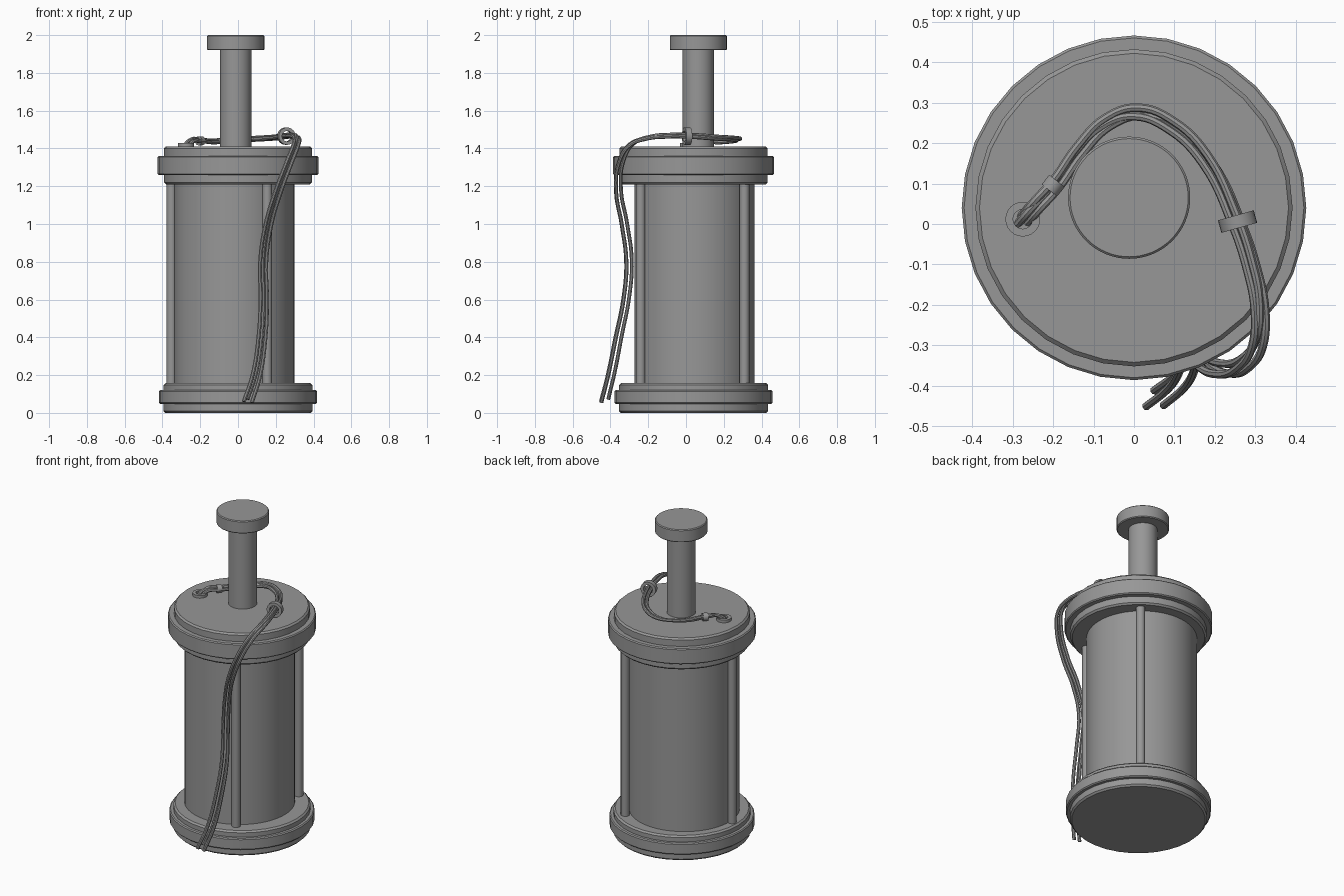
import bpy, math
from mathutils import Vector

if "Cube" in bpy.data.objects:
    bpy.data.objects.remove(bpy.data.objects["Cube"], do_unlink=True)

grey = bpy.data.materials.new("plain grey")
grey.use_nodes = True
colour = (0.31, 0.31, 0.31, 1)
grey.diffuse_color = colour
grey.node_tree.nodes["Principled BSDF"].inputs["Base Color"].default_value = colour


def finish(obj):
    obj.data.materials.append(grey)
    bpy.ops.object.select_all(action="DESELECT")
    obj.select_set(True)
    bpy.context.view_layer.objects.active = obj
    bpy.ops.object.shade_smooth_by_angle(angle=math.radians(35))
    return obj


def lathe(name, profile, centre, sides=32, closed=False):
    """Spin (radius, height) points round the z axis; cap the ends unless closed."""
    verts, faces = [], []
    rows = len(profile)
    for radius, height in profile:
        for i in range(sides):
            a = math.tau * i / sides
            verts.append((radius * math.cos(a), radius * math.sin(a), height))
    for r in range(rows if closed else rows - 1):
        s = (r + 1) % rows
        for i in range(sides):
            j = (i + 1) % sides
            faces.append((r * sides + i, r * sides + j, s * sides + j, s * sides + i))
    if not closed:
        faces.append(tuple(reversed(range(sides))))
        faces.append(tuple(range((rows - 1) * sides, rows * sides)))
    mesh = bpy.data.meshes.new(name)
    mesh.from_pydata(verts, [], faces)
    obj = bpy.data.objects.new(name, mesh)
    bpy.context.collection.objects.link(obj)
    obj.location = centre
    return finish(obj)


def disc(name, radius, low, high, centre, bevel=0.006, sides=32):
    inner = radius - bevel
    return lathe(name, [(inner, low), (radius, low + bevel),
                        (radius, high - bevel), (inner, high)], (*centre, 0), sides)


def band(name, inner, outer, width, centre, sides=24):
    h = width / 2
    return lathe(name, [(inner, -h), (outer, -h), (outer, h), (inner, h)],
                 centre, sides, closed=True)


# Base and lid: each a drum with a wider rim round it
axis = (0, 0.04)
disc("base_drum", 0.395, 0, 0.157, axis, 0.01)
disc("base_rim", 0.418, 0.048, 0.12, axis)
disc("lid_drum", 0.392, 1.21, 1.41, axis, 0.01)
disc("lid_rim", 0.426, 1.26, 1.36, axis)

# Main cylinder and the three tie rods beside it
disc("main_cylinder", 0.318, 0.14, 1.23, (-0.02, 0.045), 0.002, 64)
for label, spot in (("right", (-0.352, 0.04)), ("front", (0.155, -0.24)), ("back", (0.21, 0.31))):
    disc(label + "_tie_rod", 0.026, 0.14, 1.23, spot, 0.002, 12)

# Plunger
plunger = (-0.012, 0.065)
disc("plunger_shaft", 0.083, 1.39, 1.94, plunger, 0.002, 64)
disc("plunger_knob", 0.151, 1.92, 2, plunger, 0.005, 64)

# Eyelet on the lid, knot near it, and the ring that gathers the cord
band("eyelet", 0.024, 0.043, 0.025, (-0.275, 0.012, 1.415))
knot = band("cord_knot", 0.012, 0.024, 0.03, (-0.2, 0.095, 1.44), 16)
knot.rotation_euler = Vector((0.7, 0.9, 0)).to_track_quat("Z", "Y").to_euler()
ring = band("cord_ring", 0.028, 0.046, 0.032, (0.256, 0.006, 1.465))
ring.rotation_euler = Vector((0.27, -0.96, 0)).to_track_quat("Z", "Y").to_euler()

# Cord: strands run round the plunger, over the rim and down the front
path = [(-.28, .005, 1.4), (-.25, .04, 1.44), (-.2, .095, 1.44), (-.14, .18, 1.435),
        (-.07, .25, 1.44), (.01, .275, 1.445), (.1, .24, 1.45), (.18, .16, 1.455),
        (.255, .005, 1.465), (.29, -.1, 1.465), (.31, -.2, 1.455), (.305, -.29, 1.42),
        (.27, -.345, 1.33), (.21, -.36, 1.17), (.16, -.33, 1), (.132, -.305, .8),
        (.135, -.32, .6), (.125, -.36, .4), (.095, -.4, .2), (.05, -.435, .06)]
offsets = (Vector((-0.015, -0.012, 0)), Vector((0, 0.018, 0.01)), Vector((0.018, -0.01, -0.004)))
for n, offset in enumerate(offsets):
    curve = bpy.data.curves.new("cord_strand", "CURVE")
    curve.dimensions = "3D"
    curve.bevel_depth = 0.0105
    curve.bevel_resolution = 2
    curve.resolution_u = 6
    curve.use_fill_caps = True
    spline = curve.splines.new("BEZIER")
    spline.bezier_points.add(len(path) - 1)
    for k, (point, place) in enumerate(zip(spline.bezier_points, path)):
        spread = 0.7 + 0.7 * (k / len(path)) ** 3
        point.co = Vector(place) + offset * spread
        point.handle_left_type = point.handle_right_type = "AUTO"
    strand = bpy.data.objects.new("cord_strand_" + "abc"[n], curve)
    bpy.context.collection.objects.link(strand)
    bpy.ops.object.select_all(action="DESELECT")
    strand.select_set(True)
    bpy.context.view_layer.objects.active = strand
    bpy.ops.object.convert(target="MESH")
    finish(bpy.context.view_layer.objects.active)
